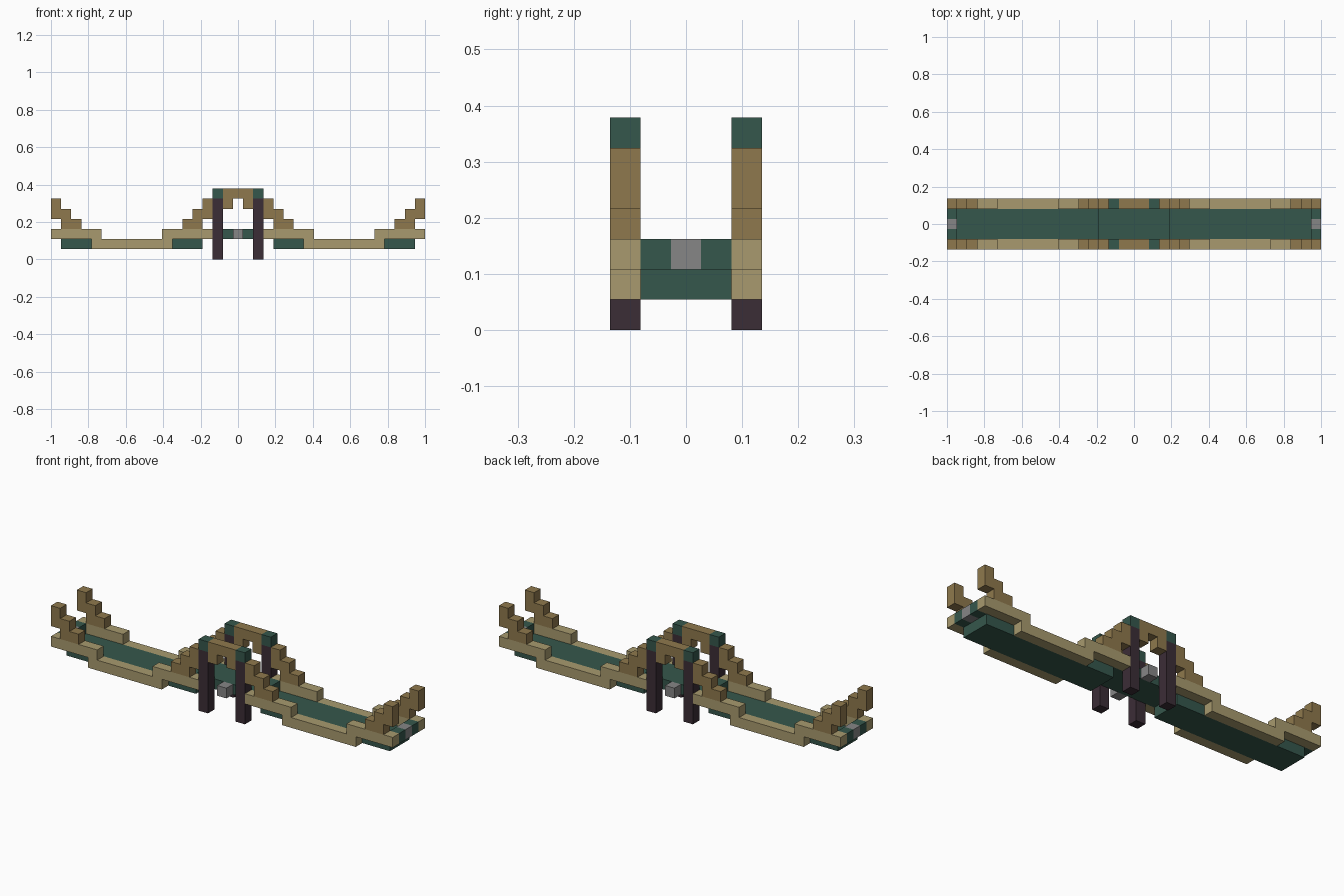
import bpy
import bmesh

if "Cube" in bpy.data.objects:
    bpy.data.objects.remove(bpy.data.objects["Cube"], do_unlink=True)

U = 2 / 37          # one block
IN, OUT = 1.5, 2.5  # inner and outer side of the railings, in blocks


def material(name, rgb):
    """Flat material from 8-bit sRGB."""
    lin = [((c / 255 + 0.055) / 1.055) ** 2.4 for c in rgb]
    mat = bpy.data.materials.new(name)
    mat.use_nodes = True
    mat.diffuse_color = (*lin, 1)
    mat.node_tree.nodes["Principled BSDF"].inputs["Base Color"].default_value = (*lin, 1)
    return mat


TAN = material("light wood", (168, 154, 110))
BROWN = material("brown wood", (143, 121, 77))
GREEN = material("dark green", (53, 87, 76))
DARK = material("dark post wood", (59, 45, 54))
GREY = material("grey stone", (134, 134, 134))


def extrude(name, mat, outline, y0, y1, mirror=""):
    """Extrude an x-z outline from y0 to y1 and mirror it on the given axes."""
    bm = bmesh.new()
    face = bm.faces.new([bm.verts.new((x * U, y0 * U, z * U)) for x, z in outline])
    new = bmesh.ops.extrude_face_region(bm, geom=[face])["geom"]
    moved = [g for g in new if isinstance(g, bmesh.types.BMVert)]
    bmesh.ops.translate(bm, verts=moved, vec=(0, (y1 - y0) * U, 0))
    bmesh.ops.recalc_face_normals(bm, faces=bm.faces)
    mesh = bpy.data.meshes.new(name)
    bm.to_mesh(mesh)
    bm.free()
    mesh.materials.append(mat)
    obj = bpy.data.objects.new(name, mesh)
    bpy.context.collection.objects.link(obj)
    if mirror:
        mod = obj.modifiers.new("Mirror", "MIRROR")
        mod.use_axis = ["X" in mirror, "Y" in mirror, False]
        mod.use_mirror_merge = False
    return obj


def box(name, mat, x0, x1, y0, y1, z0, z1, mirror=""):
    return extrude(name, mat, [(x0, z0), (x1, z0), (x1, z1), (x0, z1)], y0, y1, mirror)


# Deck: raised middle, low spans and end steps
box("deck_middle", GREEN, -3.5, 3.5, -IN, IN, 2, 3)
box("deck_span", GREEN, 3.5, 17.5, -IN, IN, 1, 2, "X")
box("deck_end", GREEN, 17.5, 18.5, -IN, -0.5, 2, 3, "XY")

# Grey blocks at the ends and on both sides of the middle
box("end_block", GREY, 17.5, 18.5, -0.5, 0.5, 2, 3, "X")
box("side_block", GREY, -0.5, 0.5, -OUT, -IN, 2, 3, "Y")

# Light side rails that dip along each span
box("rail_inner", TAN, 2.5, 7.5, -OUT, -IN, 2, 3, "XY")
box("rail_low", TAN, 6.5, 14.5, -OUT, -IN, 1, 2, "XY")
box("rail_outer", TAN, 13.5, 18.5, -OUT, -IN, 2, 3, "XY")

# Posts with green caps
box("post", DARK, 1.5, 2.5, -OUT, -IN, 0, 6, "XY")
box("post_cap", GREEN, 1.5, 2.5, -OUT, -IN, 6, 7, "XY")

# Arched beam between the posts
extrude("arch_beam", BROWN,
        [(-1.5, 5), (-0.5, 5), (-0.5, 6), (0.5, 6), (0.5, 5), (1.5, 5), (1.5, 7), (-1.5, 7)],
        -OUT, -IN, "Y")

# Stepped braces rising to the posts
extrude("post_brace", BROWN,
        [(3.5, 3), (5.5, 3), (5.5, 4), (4.5, 4), (4.5, 5), (3.5, 5), (3.5, 6),
         (2.5, 6), (2.5, 4), (3.5, 4)],
        -OUT, -IN, "XY")

# Stepped finials rising to the ends
extrude("end_finial", BROWN,
        [(15.5, 3), (17.5, 3), (17.5, 4), (18.5, 4), (18.5, 6), (17.5, 6),
         (17.5, 5), (16.5, 5), (16.5, 4), (15.5, 4)],
        -OUT, -IN, "XY")
